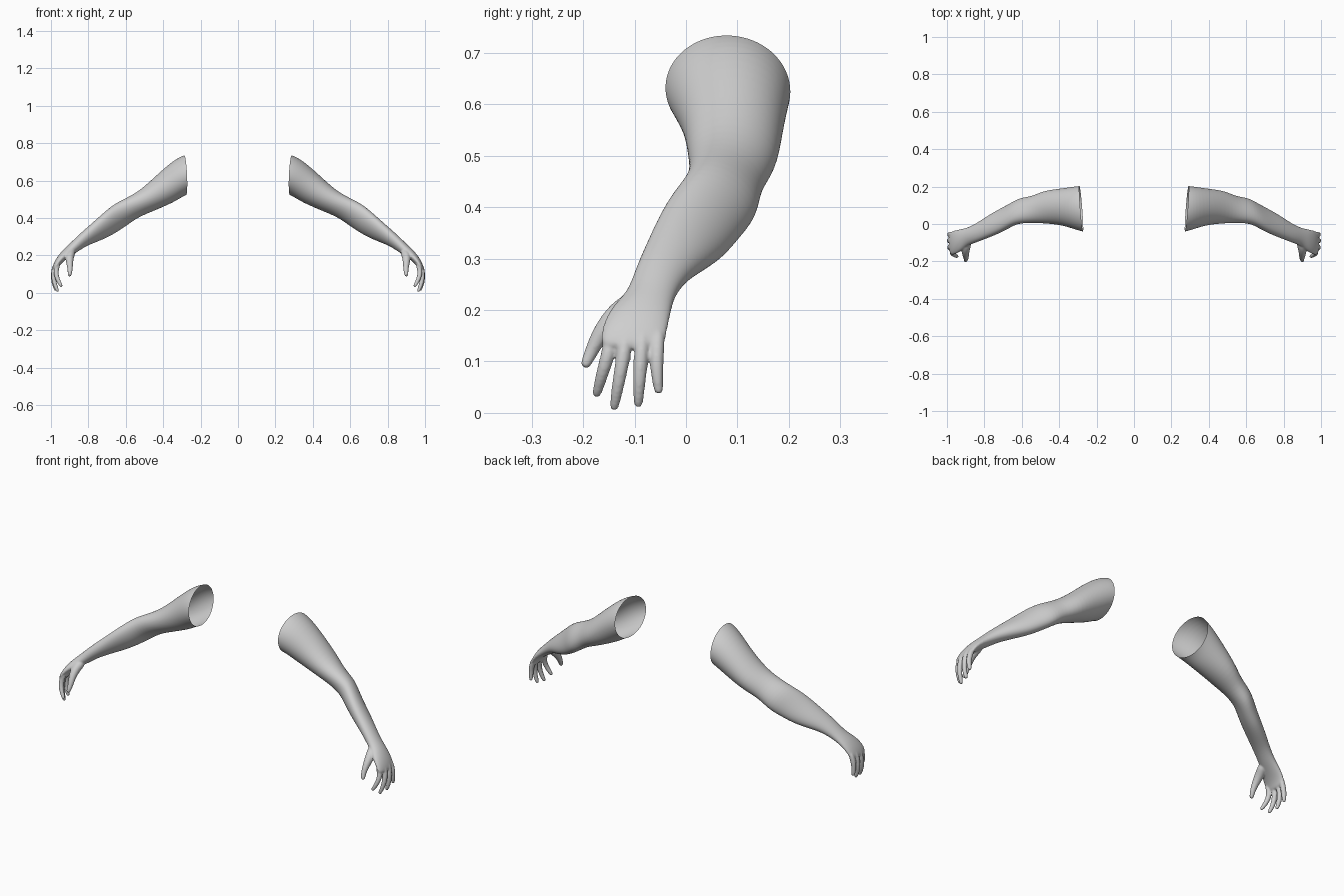
import bpy
import bmesh
from math import cos, sin, pi, sqrt
from mathutils import Vector

SIDES = 20

cube = bpy.data.objects.get("Cube")
if cube:
    bpy.data.objects.remove(cube)

skin = bpy.data.materials.new("plain grey")
skin.use_nodes = True
grey = (0.62, 0.62, 0.62, 1)
skin.diffuse_color = grey
shader = next(n for n in skin.node_tree.nodes if n.type == 'BSDF_PRINCIPLED')
shader.inputs["Base Color"].default_value = grey
shader.inputs["Roughness"].default_value = 0.6


def loft(bm, rings):
    """Skin a closed tube over a series of (centre, side axis, up axis)."""
    loops = []
    for centre, side, up in rings:
        angles = [2 * pi * i / SIDES for i in range(SIDES)]
        loops.append([bm.verts.new(centre + side * cos(a) + up * sin(a)) for a in angles])
    for low, high in zip(loops, loops[1:]):
        for i in range(SIDES):
            j = (i + 1) % SIDES
            bm.faces.new((low[i], low[j], high[j], high[i]))
    bm.faces.new(loops[0][::-1])
    bm.faces.new(loops[-1])


def arm_ring(top_x, top_z, low_x, low_z, front, back, lean):
    """Oval section between its top, bottom, front and back limits."""
    centre = Vector((top_x + low_x, front + back, top_z + low_z)) / 2
    half = (back - front) / 2
    side = Vector((0, sqrt(half * half - lean * lean), 0))
    up = Vector((top_x - low_x, -2 * lean, top_z - low_z)) / 2
    return centre, side, up


def digit(bm, points, radii):
    """Round tapering finger along a path, with a rounded tip."""
    path = [Vector(p) for p in points]
    end = (path[-1] - path[-2]).normalized()
    path.append(path[-1] + end * radii[-1] * 0.5)
    radii = list(radii) + [radii[-1] * 0.6]
    rings = []
    for i, p in enumerate(path):
        along = path[min(i + 1, len(path) - 1)] - path[max(i - 1, 0)]
        side = along.cross(Vector((1, 0, 0))).normalized()
        up = along.cross(side).normalized()
        rings.append((p, side * radii[i], up * radii[i]))
    loft(bm, rings)


# Sections from shoulder to knuckles: top x z, bottom x z, front, back, lean
sections = [
    (.18, .75, .18, .54, -.06, .21, 0),
    (.23, .75, .22, .54, -.05, .21, 0),
    (.285, .74, .275, .525, -.042, .207, 0),
    (.345, .71, .315, .5, -.025, .2, 0),
    (.43, .635, .36, .475, -.005, .19, 0),
    (.515, .555, .455, .435, .003, .18, .01),
    (.58, .515, .53, .405, .006, .147, .02),
    (.65, .483, .59, .362, 0, .143, .03),
    (.70, .445, .645, .325, -.032, .11, .03),
    (.75, .40, .70, .293, -.057, .083, .03),
    (.81, .347, .765, .268, -.08, .045, .02),
    (.865, .298, .82, .245, -.1, .005, .01),
    (.91, .252, .87, .21, -.115, -.02, 0),
    (.943, .222, .905, .188, -.145, -.027, 0),
    (.972, .185, .938, .163, -.162, -.033, 0),
    (.989, .15, .957, .14, -.167, -.039, 0),
    (.994, .125, .966, .12, -.163, -.043, 0),
]

# Finger knuckle, middle joint and tip
fingers = [
    ((.975, -.149, .12), (.970, -.162, .08), (.945, -.174, .036)),
    ((.986, -.120, .12), (.986, -.131, .06), (.965, -.140, .010)),
    ((.987, -.087, .12), (.989, -.091, .06), (.974, -.093, .016)),
    ((.983, -.057, .12), (.988, -.057, .08), (.985, -.053, .042)),
]

bm = bmesh.new()
loft(bm, [arm_ring(*s) for s in sections])
for knuckle, joint, tip in fingers:
    root = Vector(knuckle) + Vector((-.018, .004, .045))
    digit(bm, [root, knuckle, joint, tip], (.013, .0145, .0125, .0095))

# Thumb with its fleshy base
digit(bm, [(.885, -.085, .225), (.902, -.13, .197), (.9, -.165, .157),
           (.897, -.183, .122), (.901, -.196, .093)],
      (.022, .025, .018, .0135, .0105))

# Blend the parts into one continuous skin
blend_mesh = bpy.data.meshes.new("arm_blend")
bm.to_mesh(blend_mesh)
bm.free()
blend = bpy.data.objects.new("arm_blend", blend_mesh)
bpy.context.scene.collection.objects.link(blend)
blend.modifiers.new("round", 'SUBSURF').levels = 2
remesh = blend.modifiers.new("merge", 'REMESH')
remesh.mode = 'VOXEL'
remesh.voxel_size = 0.004
smooth = blend.modifiers.new("soften", 'SMOOTH')
smooth.factor = 0.5
smooth.iterations = 5
bpy.context.view_layer.update()
graph = bpy.context.evaluated_depsgraph_get()
solid = bpy.data.meshes.new_from_object(blend.evaluated_get(graph))
bpy.data.objects.remove(blend)


def make_arm(name, mirror):
    """Open the solid at the shoulder and place it on one side."""
    bm = bmesh.new()
    bm.from_mesh(solid)
    bmesh.ops.bisect_plane(
        bm, geom=bm.verts[:] + bm.edges[:] + bm.faces[:],
        plane_co=(.282, .08, .63), plane_no=(1, -.08, -.05), clear_inner=True)
    if mirror:
        bmesh.ops.scale(bm, vec=(-1, 1, 1), verts=bm.verts)
        bmesh.ops.reverse_faces(bm, faces=bm.faces)
    for face in bm.faces:
        face.smooth = True
        face.material_index = 0
    mesh = bpy.data.meshes.new(name)
    bm.to_mesh(mesh)
    bm.free()
    mesh.materials.append(skin)
    arm = bpy.data.objects.new(name, mesh)
    bpy.context.scene.collection.objects.link(arm)


make_arm("left_arm", False)
make_arm("right_arm", True)
